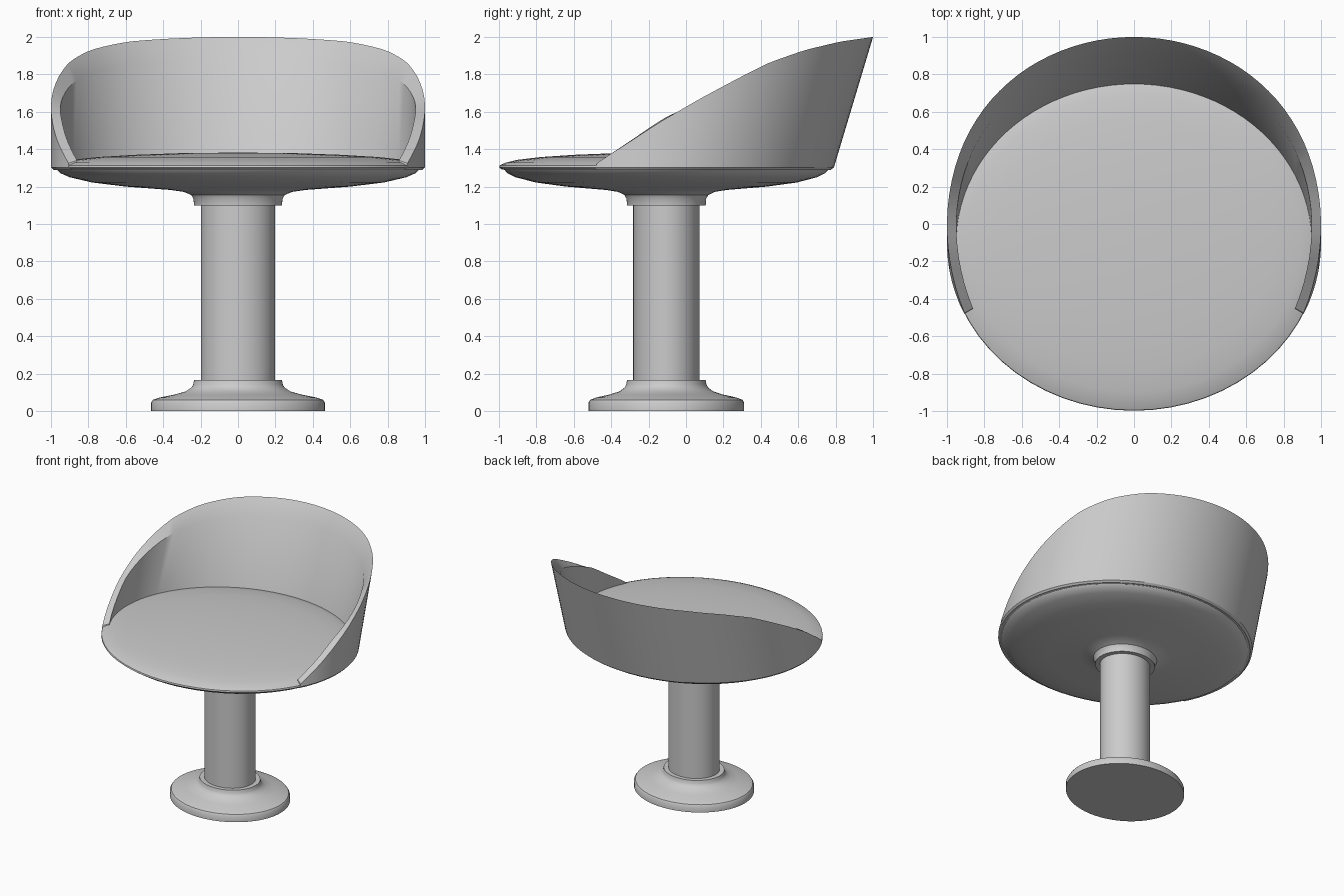
import bpy, bmesh
from math import sin, cos, pi, radians

if "Cube" in bpy.data.objects:
    bpy.data.objects.remove(bpy.data.objects["Cube"])

CY, SY = -0.105, 0.895      # shared centre in y and oval squash
SEG = 64


def finish(name, bm, angle=35):
    bmesh.ops.remove_doubles(bm, verts=bm.verts, dist=1e-5)
    bmesh.ops.recalc_face_normals(bm, faces=bm.faces)
    me = bpy.data.meshes.new(name)
    bm.to_mesh(me)
    bm.free()
    ob = bpy.data.objects.new(name, me)
    bpy.context.collection.objects.link(ob)
    bpy.ops.object.select_all(action='DESELECT')
    ob.select_set(True)
    bpy.context.view_layer.objects.active = ob
    bpy.ops.object.shade_smooth_by_angle(angle=radians(angle))
    return ob


def lathe(name, profile):
    """Oval lathe of (radius, z) points, capped where radius is zero."""
    bm = bmesh.new()
    rings = []
    for r, z in profile:
        if r == 0:
            rings.append([bm.verts.new((0, CY, z))] * SEG)
        else:
            rings.append([bm.verts.new((r * cos(2 * pi * i / SEG),
                                        CY + SY * r * sin(2 * pi * i / SEG), z))
                          for i in range(SEG)])
    for a, b in zip(rings, rings[1:]):
        for i in range(SEG):
            j = (i + 1) % SEG
            bm.faces.new(list(dict.fromkeys((a[i], a[j], b[j], b[i]))))
    return finish(name, bm)


# pedestal parts
lathe("base", [(0, 0), (0.465, 0), (0.465, 0.045), (0.455, 0.06), (0.42, 0.072),
               (0.34, 0.088), (0.28, 0.105), (0.25, 0.125), (0.24, 0.14),
               (0.235, 0.165), (0, 0.165)])
lathe("column", [(0, 0.15), (0.198, 0.15), (0.198, 1.12), (0, 1.12)])

# seat pan under the cushion
lathe("seat_pan", [(0, 1.1), (0.235, 1.1), (0.238, 1.135), (0.25, 1.155),
                   (0.29, 1.172), (0.36, 1.182), (0.6, 1.2), (0.78, 1.222),
                   (0.9, 1.25), (0.95, 1.272), (0.967, 1.29), (0, 1.29)])

# domed cushion
lathe("seat_cushion", [(0, 1.288), (0.96, 1.288), (0.985, 1.293), (0.998, 1.302),
                       (0.995, 1.314), (0.96, 1.328), (0.89, 1.343), (0.75, 1.358),
                       (0.55, 1.37), (0.3, 1.379), (0, 1.382)])

# height of the backrest rim along y
RIM = [(-0.49, 1.315), (-0.41, 1.37), (-0.3, 1.44), (-0.14, 1.545), (0.075, 1.67),
       (0.29, 1.785), (0.45, 1.865), (0.636, 1.93), (0.824, 1.975), (1.0, 2.0)]


def rim_height(y):
    for (y0, z0), (y1, z1) in zip(RIM, RIM[1:]):
        if y <= y1:
            t = max(0, (y - y0) / (y1 - y0))
            return z0 + t * (z1 - z0)
    return RIM[-1][1]


def wall_point(a, inset, z):
    """Point on the backward-leaning oval wall."""
    return ((1 - inset) * cos(a),
            CY + (SY - inset) * sin(a) + 0.3 * (z - 1.3), z)


# wraparound backrest with a sloped rim
bm = bmesh.new()
N = 60
sections = []
for i in range(N + 1):
    a = radians(-25 + 230 * i / N)
    z = 1.4
    for _ in range(25):
        z = rim_height(wall_point(a, 0, z)[1])
    back = min(1, max(0, (z - 1.55) / 0.4))
    pts = [(0.012, 1.29), (0, 1.303), (0, z), (0.05, z + 0.015 - 0.135 * back),
           (0.05, 1.295)]
    sections.append([bm.verts.new(wall_point(a, d, h)) for d, h in pts])
for s, t in zip(sections, sections[1:]):
    for k in range(5):
        m = (k + 1) % 5
        bm.faces.new((s[k], s[m], t[m], t[k]))
bm.faces.new(sections[0])
bm.faces.new(sections[-1])
finish("backrest", bm, 30)
